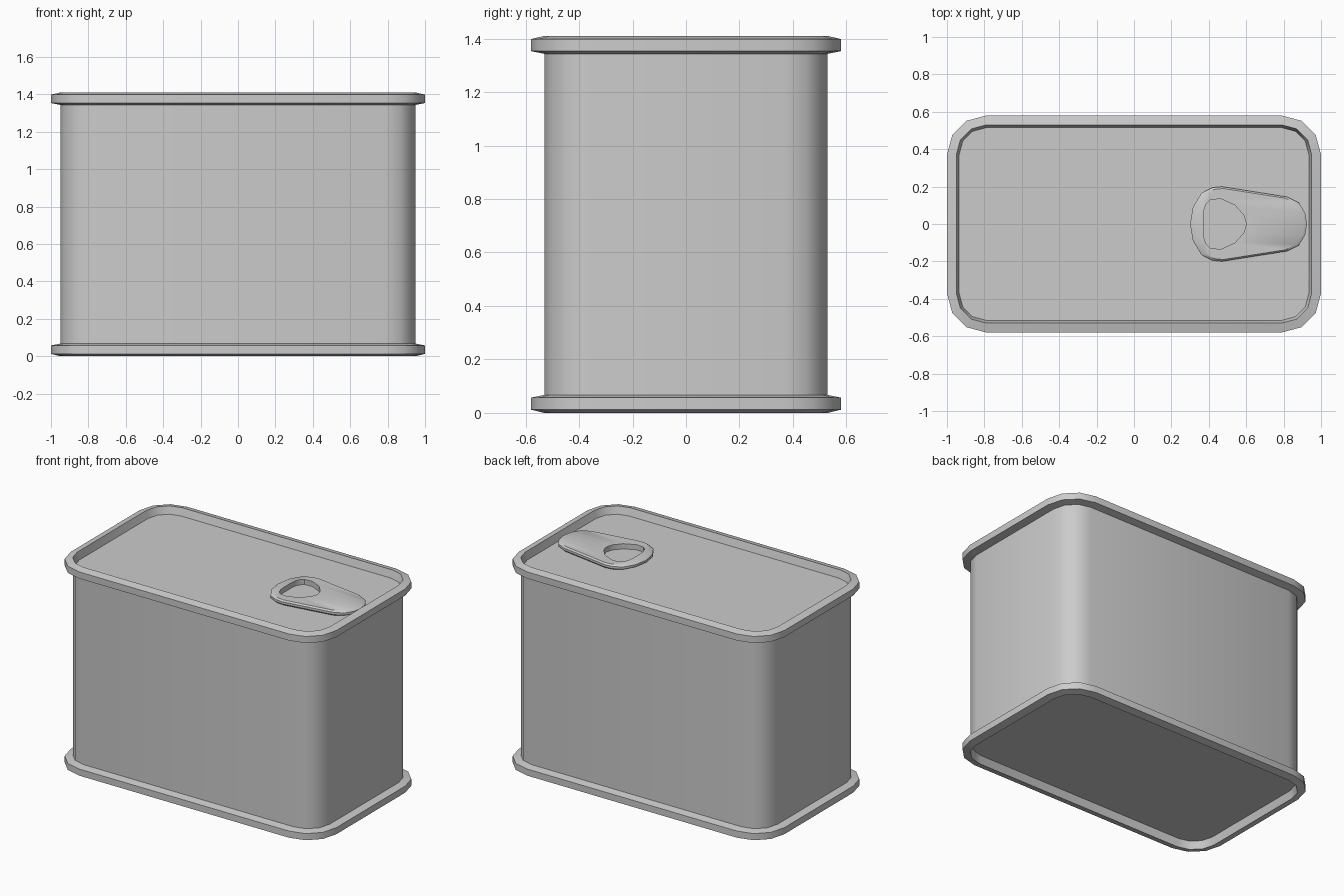
import bpy
import bmesh
from math import cos, sin, radians

cube = bpy.data.objects.get("Cube")
if cube:
    bpy.data.objects.remove(cube)

# Single bare-metal colour
metal = bpy.data.materials.new("tin grey")
metal.use_nodes = True
colour = (0.6, 0.6, 0.6, 1)
metal.diffuse_color = colour
metal.node_tree.nodes["Principled BSDF"].inputs["Base Color"].default_value = colour

HEIGHT = 1.41
CORNER_X, CORNER_Y = 0.79, 0.37      # centres of the rounded corners
BODY, RIM, LID = 0.16, 0.21, 0.145   # corner radii
BAND, LIP, RECESS = 0.06, 0.012, 0.05


def rounded_loop(radius, z):
    """Rounded rectangle with three facets in each corner."""
    pts = []
    for i, (sx, sy) in enumerate([(1, 1), (-1, 1), (-1, -1), (1, -1)]):
        for k in range(4):
            a = radians(90 * i + 30 * k)
            pts.append((sx * CORNER_X + radius * cos(a),
                        sy * CORNER_Y + radius * sin(a), z))
    return pts


def loft(name, loops, cap_first=False, cap_last=False, closed=False):
    """Join loops of equal length into a smooth shaded skin."""
    bm = bmesh.new()
    rings = [[bm.verts.new(p) for p in loop] for loop in loops]
    pairs = list(zip(rings, rings[1:]))
    if closed:
        pairs.append((rings[-1], rings[0]))
    for low, high in pairs:
        n = len(low)
        for i in range(n):
            j = (i + 1) % n
            bm.faces.new((low[i], low[j], high[j], high[i]))
    if cap_first:
        bm.faces.new(rings[0][::-1])
    if cap_last:
        bm.faces.new(rings[-1])
    if closed:
        bmesh.ops.recalc_face_normals(bm, faces=bm.faces)
    mesh = bpy.data.meshes.new(name)
    bm.to_mesh(mesh)
    bm.free()
    mesh.materials.append(metal)
    obj = bpy.data.objects.new(name, mesh)
    bpy.context.collection.objects.link(obj)
    bpy.ops.object.select_all(action="DESELECT")
    obj.select_set(True)
    bpy.context.view_layer.objects.active = obj
    bpy.ops.object.shade_smooth_by_angle(angle=radians(35))
    return obj


# Can wall
loft("can_wall", [rounded_loop(BODY, BAND), rounded_loop(BODY, HEIGHT - BAND)])

# Rolled rims, each with a recessed panel
rim_profile = [(BODY, 0), (RIM, LIP), (RIM, BAND - 0.003), (BODY, BAND + 0.007)]
bottom = [(LID, RECESS)] + rim_profile
loft("bottom_rim", [rounded_loop(r, z) for r, z in bottom], cap_first=True)
top = [(r, HEIGHT - z) for r, z in reversed(bottom)]
loft("top_rim_and_lid", [rounded_loop(r, z) for r, z in top], cap_last=True)


# Pull tab with a finger hole
def mirrored(half):
    """Complete an outline running from +x to -x over the +y side."""
    return half + [(x, -y) for x, y in half[-2:0:-1]]


outline = mirrored([(0.925, 0), (0.915, 0.06), (0.88, 0.115), (0.82, 0.145),
                    (0.47, 0.2), (0.42, 0.195), (0.36, 0.165),
                    (0.315, 0.09), (0.3, 0)])
hole = mirrored([(0.6, 0), (0.588, 0.045), (0.54, 0.1), (0.465, 0.134),
                 (0.41, 0.13), (0.385, 0.105), (0.375, 0.075),
                 (0.372, 0.04), (0.372, 0)])


def tab_loop(points, z, scale=1):
    return [(0.61 + (x - 0.61) * scale, y * scale, z) for x, y in points]


floor = HEIGHT - RECESS
loft("pull_tab", [tab_loop(hole, floor + 0.002),
                  tab_loop(outline, floor + 0.002, 0.95),
                  tab_loop(outline, floor + 0.012),
                  tab_loop(outline, floor + 0.027),
                  tab_loop(outline, floor + 0.037, 0.95),
                  tab_loop(hole, floor + 0.037)], closed=True)
